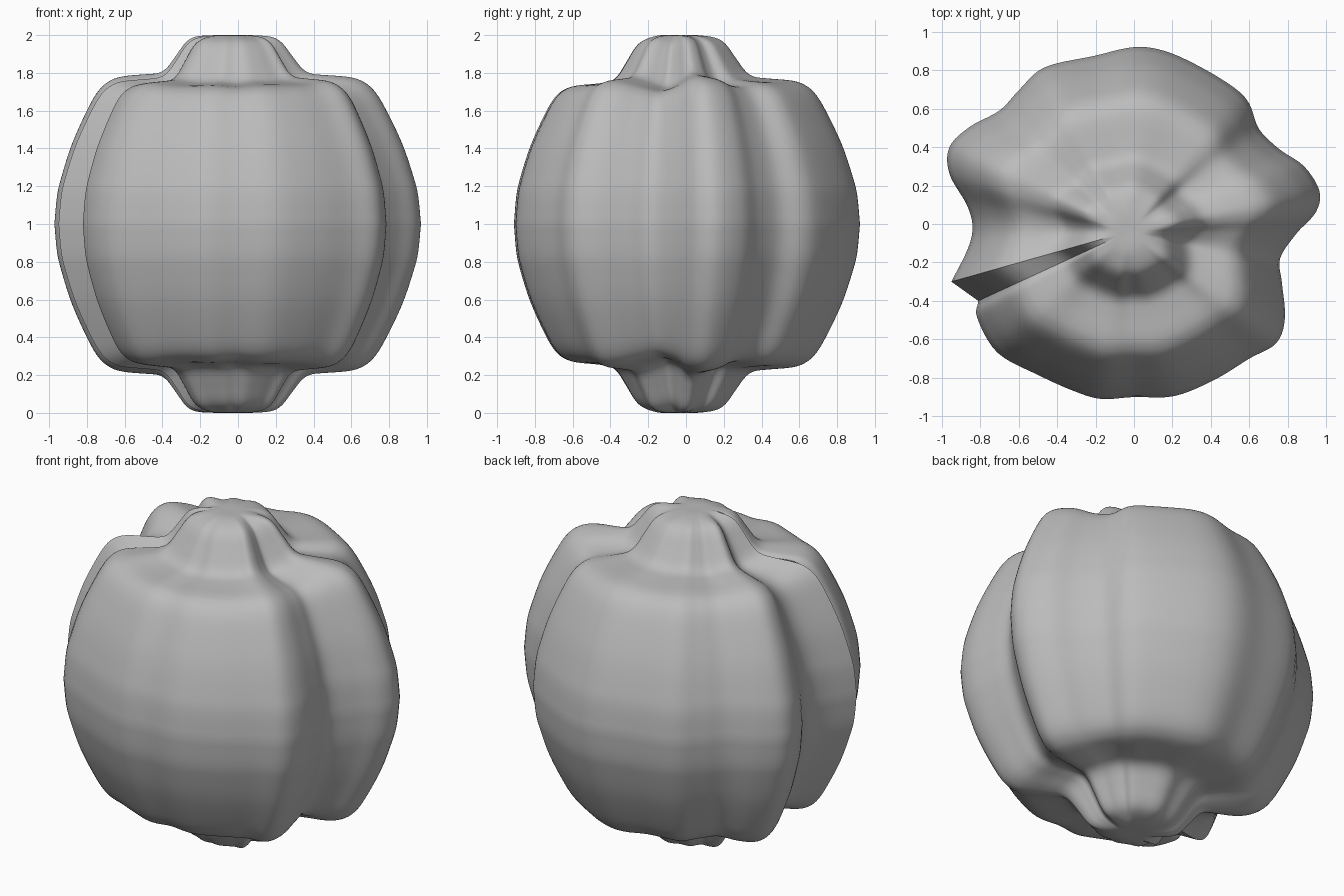
import bpy, bmesh
from mathutils import Vector

if "Cube" in bpy.data.objects:
    bpy.data.objects.remove(bpy.data.objects["Cube"])

POLE = Vector((-0.03, -0.04))

# Lobed plan outline at the waist, counter-clockwise from the seam
OUTLINE = [(-.81, -.40), (-.815, -.49), (-.71, -.67), (-.50, -.785), (-.31, -.87), (-.17, -.91),
           (0, -.90), (.21, -.895), (.42, -.81), (.60, -.70), (.74, -.62), (.785, -.49),
           (.77, -.31), (.76, -.18), (.845, -.05), (.945, .06), (.965, .17), (.885, .30),
           (.755, .39), (.65, .495), (.60, .625), (.52, .71), (.34, .82), (.16, .90),
           (0, .92), (-.205, .875), (-.465, .815), (-.595, .70), (-.70, .59), (-.855, .505),
           (-.96, .40), (-.96, .26), (-.87, .10), (-.84, -.015), (-.865, -.13), (-.95, -.30)]

# Upper half profile: (plan scale, height above the waist)
PROFILE = [(1, 0), (.985, .15), (.96, .25), (.90, .42), (.81, .60), (.75, .69), (.69, .735),
           (.62, .755), (.50, .765), (.42, .775), (.37, .805), (.32, .87), (.26, .95),
           (.20, .985), (.10, 1.0), (.01, 1.0)]


def smooth_path(points, steps):
    """Catmull-Rom curve through open points."""
    p = [Vector(q) for q in points]
    p = [2 * p[0] - p[1]] + p + [2 * p[-1] - p[-2]]
    out = []
    for i in range(1, len(p) - 2):
        a, b, c, d = p[i - 1:i + 3]
        for k in range(steps):
            t = k / steps
            out.append(.5 * (2 * b + (c - a) * t + (2 * a - 5 * b + 4 * c - d) * t * t
                             + (3 * b - a - 3 * c + d) * t ** 3))
    return out + [p[-2]]


outline = smooth_path(OUTLINE, 5)
half = smooth_path(PROFILE, 4)
profile = [Vector((q.x, -q.y)) for q in reversed(half[1:])] + half

# Sweep the outline along the profile; larger lobes get higher shoulders
bm = bmesh.new()
rings = []
for s, h in profile:
    bump = max(0, 1 - ((s - .55) / .42) ** 2)
    side = 1 if h > 0 else -1
    ring = []
    for q in outline:
        arm = q - POLE
        z = 1 + h + side * .35 * (arm.length - .95) * bump
        ring.append(bm.verts.new((POLE.x + arm.x * s, POLE.y + arm.y * s, z)))
    rings.append(ring)

n = len(outline)
for lo, hi in zip(rings, rings[1:]):
    for j in range(n):
        k = (j + 1) % n                      # the last column is the seam step
        bm.faces.new((lo[j], lo[k], hi[k], hi[j]))
bm.faces.new(rings[-1])
bm.faces.new(list(reversed(rings[0])))

# The step stays sharp against the rounded lobes
for lo, hi in zip(rings, rings[1:]):
    for j in (0, n - 1):
        bm.edges.get((lo[j], hi[j])).smooth = False

mesh = bpy.data.meshes.new("lobed_body")
bm.to_mesh(mesh)
bm.free()
body = bpy.data.objects.new("lobed_body", mesh)
bpy.context.collection.objects.link(body)
grey = bpy.data.materials.new("plain grey")
grey.diffuse_color = (.5, .5, .5, 1)
grey.use_nodes = True
grey.node_tree.nodes["Principled BSDF"].inputs["Base Color"].default_value = grey.diffuse_color
mesh.materials.append(grey)
for f in mesh.polygons:
    f.use_smooth = True
